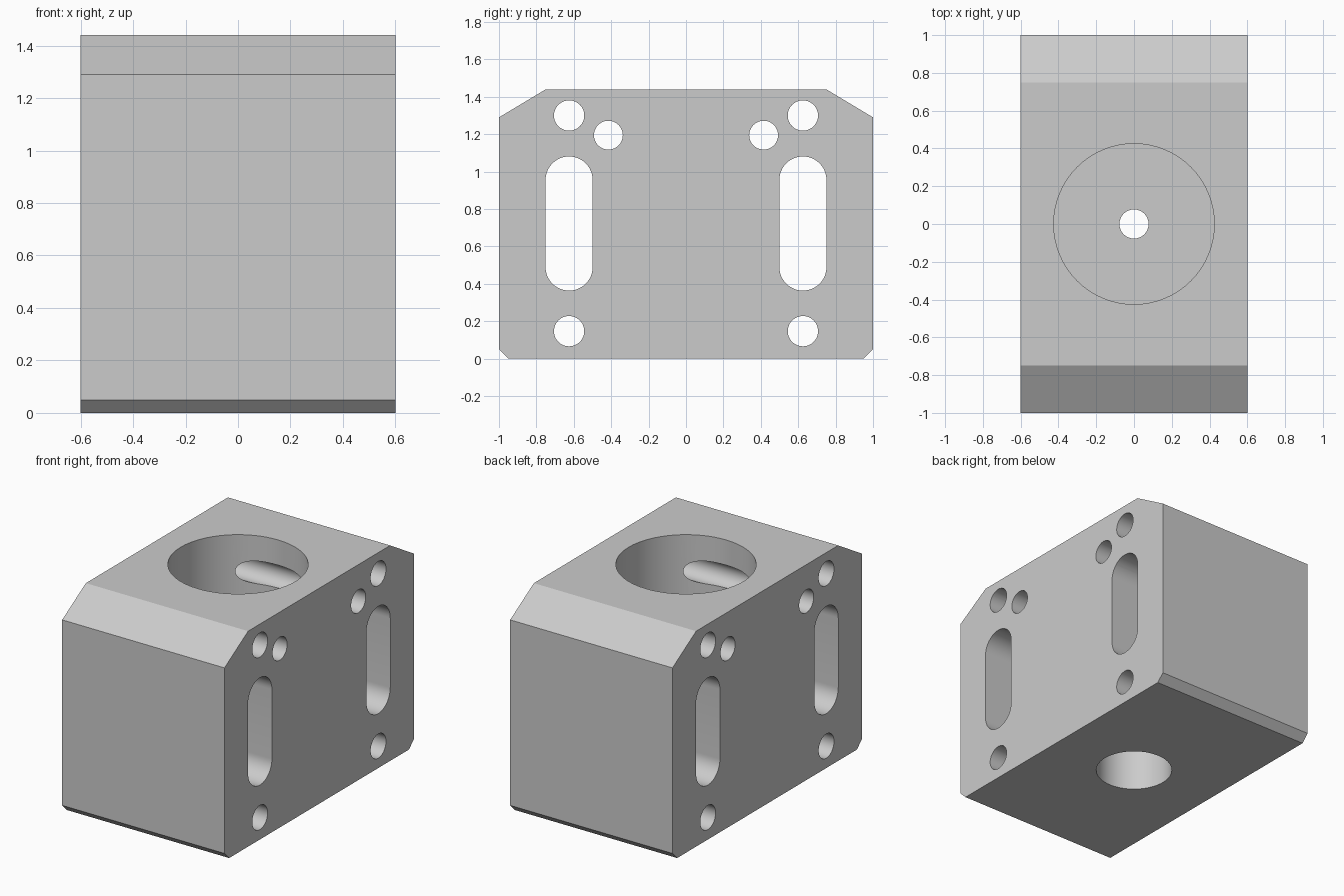
import bpy, bmesh
from math import sin, cos, pi

cube = bpy.data.objects.get("Cube")
if cube:
    bpy.data.objects.remove(cube)

HALF_W, HEIGHT = 0.6, 1.44

metal = bpy.data.materials.new("light_grey_metal")
metal.use_nodes = True
grey = (0.6, 0.6, 0.6, 1)
metal.diffuse_color = grey
metal.node_tree.nodes["Principled BSDF"].inputs["Base Color"].default_value = grey


def prism(bm, outline, half):
    """Extrude a (y, z) outline along x, from -half to +half."""
    face = bm.faces.new([bm.verts.new((-half, y, z)) for y, z in outline])
    moved = bmesh.ops.extrude_face_region(bm, geom=[face])["geom"]
    verts = [v for v in moved if isinstance(v, bmesh.types.BMVert)]
    bmesh.ops.translate(bm, verts=verts, vec=(2 * half, 0, 0))


def slot(y, z_low, z_high, r, n=24):
    """Outline of an upright slot; equal end heights give a plain circle."""
    if z_low == z_high:
        return [(y + r * cos(pi * i / n), z_low + r * sin(pi * i / n)) for i in range(2 * n)]
    top = [(y + r * cos(pi * i / n), z_high + r * sin(pi * i / n)) for i in range(n + 1)]
    low = [(y - r * cos(pi * i / n), z_low - r * sin(pi * i / n)) for i in range(n + 1)]
    return top + low


def finish(name, bm):
    bmesh.ops.recalc_face_normals(bm, faces=bm.faces)
    mesh = bpy.data.meshes.new(name)
    bm.to_mesh(mesh)
    bm.free()
    mesh.materials.append(metal)
    obj = bpy.data.objects.new(name, mesh)
    bpy.context.collection.objects.link(obj)
    return obj


# Block with chamfered long edges
bm = bmesh.new()
side = [(0.95, 0), (1, 0.05), (1, 1.29), (0.75, HEIGHT)]
prism(bm, side + [(-y, z) for y, z in reversed(side)], HALF_W)
block = finish("block", bm)

# Mirrored slots, bolt holes and pin holes running through the sides
bm = bmesh.new()
for s in (-1, 1):
    prism(bm, slot(s * 0.625, 0.49, 0.955, 0.126), 0.8)
    prism(bm, slot(s * 0.625, 1.3, 1.3, 0.081), 0.8)
    prism(bm, slot(s * 0.625, 0.147, 0.147, 0.081), 0.8)
    prism(bm, slot(s * 0.415, 1.195, 1.195, 0.077), 0.8)
side_cutter = finish("side_hole_cutter", bm)

# Stepped vertical bore: wide top, narrow middle, medium bottom
bm = bmesh.new()
profile = [(0, -0.2), (0.24, -0.2), (0.24, 0.32), (0.077, 0.32),
           (0.077, 0.46), (0.425, 0.46), (0.425, 1.6), (0, 1.6)]
verts = [bm.verts.new((r, 0, z)) for r, z in profile]
edges = [bm.edges.new(pair) for pair in zip(verts, verts[1:])]
bmesh.ops.spin(bm, geom=verts + edges, cent=(0, 0, 0), axis=(0, 0, 1),
               angle=2 * pi, steps=64)
bmesh.ops.remove_doubles(bm, verts=bm.verts, dist=0.0001)
bore_cutter = finish("bore_cutter", bm)

# Cut the block and keep the result as plain mesh
for cutter in (bore_cutter, side_cutter):
    cutter.hide_render = True
    mod = block.modifiers.new(cutter.name, "BOOLEAN")
    mod.operation = "DIFFERENCE"
    mod.solver = "EXACT"
    mod.object = cutter
bpy.context.view_layer.update()
graph = bpy.context.evaluated_depsgraph_get()
result = bpy.data.meshes.new_from_object(block.evaluated_get(graph))
block.modifiers.clear()
block.data = result
for cutter in (bore_cutter, side_cutter):
    bpy.data.objects.remove(cutter)

# Smooth hole walls, crisp edges
bpy.ops.object.select_all(action="DESELECT")
block.select_set(True)
bpy.context.view_layer.objects.active = block
bpy.ops.object.shade_smooth_by_angle(angle=pi / 7)
